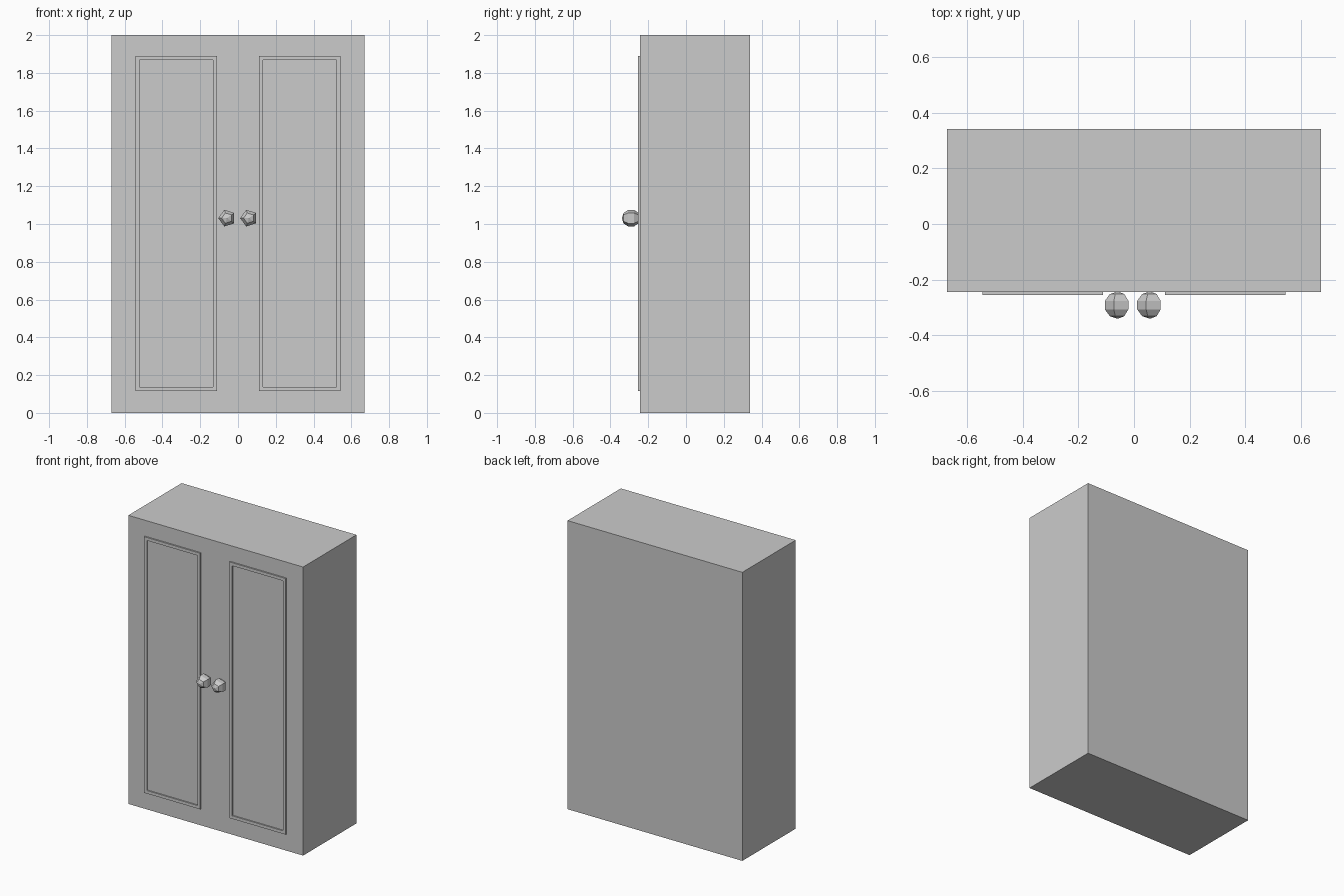
import bpy, bmesh, math
from mathutils import Matrix

if "Cube" in bpy.data.objects:
    bpy.data.objects.remove(bpy.data.objects["Cube"])


def make_object(name, bm):
    bmesh.ops.recalc_face_normals(bm, faces=bm.faces)
    mesh = bpy.data.meshes.new(name)
    bm.to_mesh(mesh)
    bm.free()
    obj = bpy.data.objects.new(name, mesh)
    bpy.context.collection.objects.link(obj)
    return obj


def box_bmesh(x0, x1, y0, y1, z0, z1):
    bm = bmesh.new()
    bmesh.ops.create_cube(bm, size=1)
    size = Matrix.Diagonal((x1 - x0, y1 - y0, z1 - z0, 1))
    centre = Matrix.Translation(((x0 + x1) / 2, (y0 + y1) / 2, (z0 + z1) / 2))
    bmesh.ops.transform(bm, matrix=centre @ size, verts=bm.verts)
    return bm


FRONT = -0.244

# Cabinet body
make_object("cabinet_body", box_bmesh(-0.67, 0.67, FRONT, 0.34, 0, 2))

for side, label in ((-1, "left"), (1, "right")):
    # Raised door moulding with a recessed centre panel
    xs = sorted((side * 0.112, side * 0.543))
    bm = box_bmesh(*xs, FRONT - 0.01, FRONT + 0.005, 0.115, 1.89)
    bm.normal_update()
    face = min(bm.faces, key=lambda f: f.calc_center_median().y)
    bmesh.ops.inset_region(bm, faces=[face], thickness=0.03)
    inner = bmesh.ops.extrude_face_region(bm, geom=[face])["geom"]
    verts = [v for v in inner if isinstance(v, bmesh.types.BMVert)]
    bmesh.ops.translate(bm, verts=verts, vec=(0, 0.009, 0))
    bmesh.ops.delete(bm, geom=[face], context='FACES_ONLY')
    make_object(label + "_door_panel", bm)

    # Low-poly five-sided knob, its axis pointing forwards
    bm = bmesh.new()
    bmesh.ops.create_uvsphere(bm, u_segments=5, v_segments=5, radius=0.049)
    place = (Matrix.Translation((side * 0.058, -0.291, 1.031))
             @ Matrix.Rotation(math.radians(90), 4, 'X')
             @ Matrix.Rotation(math.radians(90), 4, 'Z'))
    bmesh.ops.transform(bm, matrix=place, verts=bm.verts)
    make_object(label + "_knob", bm)
